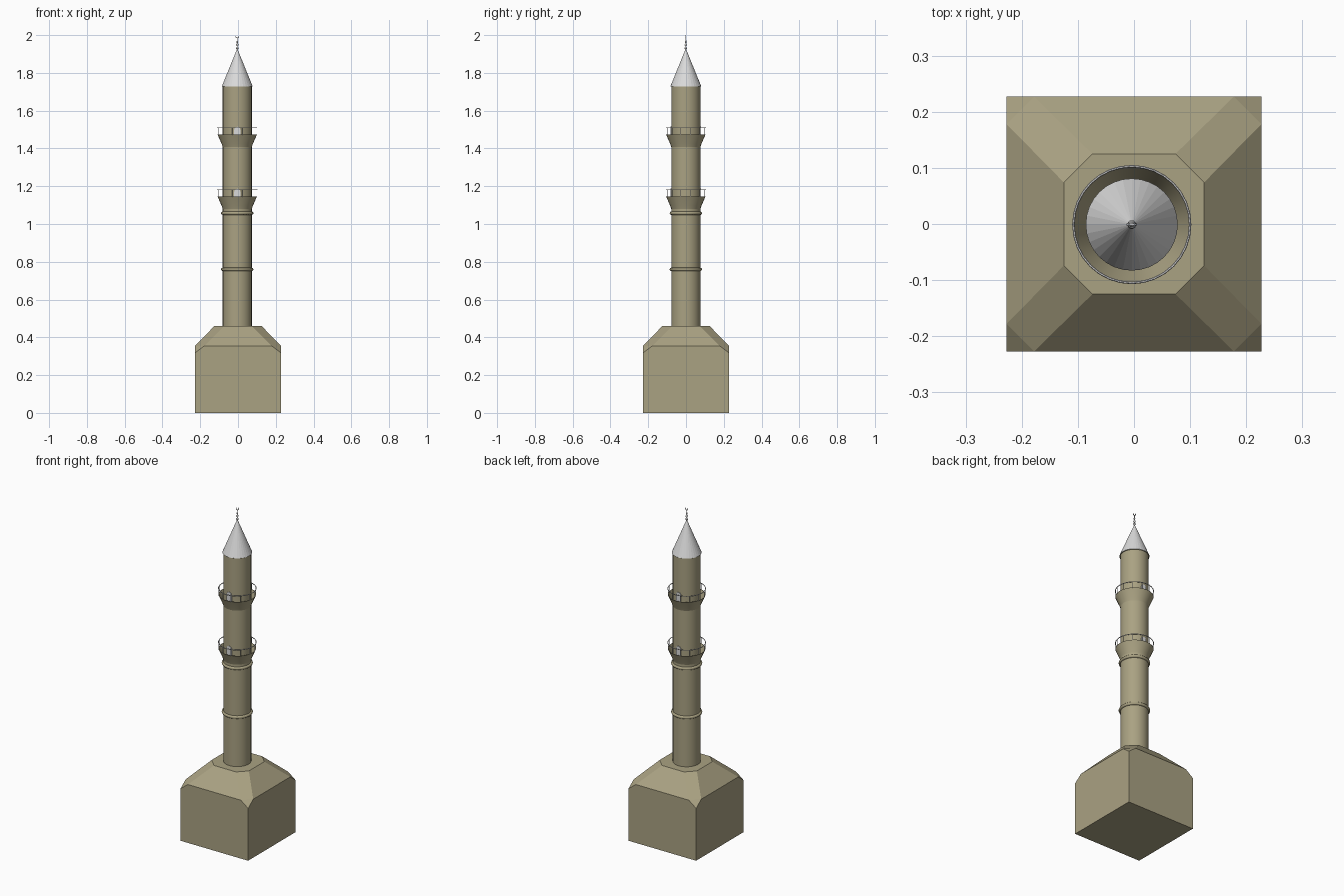
import bpy, bmesh, math
from mathutils import Matrix, Vector

if "Cube" in bpy.data.objects:
    bpy.data.objects.remove(bpy.data.objects["Cube"])

CX, CY = -0.004, -0.001   # tower axis


def material(name, rgb):
    m = bpy.data.materials.new(name)
    m.diffuse_color = (*rgb, 1)
    m.use_nodes = True
    m.node_tree.nodes["Principled BSDF"].inputs["Base Color"].default_value = m.diffuse_color
    return m


STONE = material("sandstone", (0.40, 0.36, 0.225))
METAL = material("pale_metal", (0.70, 0.70, 0.70))


def finish(name, bm, mat, smooth=None):
    bmesh.ops.recalc_face_normals(bm, faces=bm.faces)
    me = bpy.data.meshes.new(name)
    bm.to_mesh(me)
    bm.free()
    me.materials.append(mat)
    ob = bpy.data.objects.new(name, me)
    bpy.context.collection.objects.link(ob)
    if smooth:
        bpy.ops.object.select_all(action='DESELECT')
        ob.select_set(True)
        bpy.context.view_layer.objects.active = ob
        bpy.ops.object.shade_smooth_by_angle(angle=math.radians(smooth))
    return ob


def lathe(name, profile, mat, seg=32, smooth=35, closed=False):
    """Spin (radius, z) points around the tower axis."""
    bm = bmesh.new()
    rings = []
    for r, z in profile:
        rings.append([bm.verts.new((CX + r * math.cos(2 * math.pi * i / seg),
                                    CY + r * math.sin(2 * math.pi * i / seg), z))
                      for i in range(seg)])
    pairs = list(zip(rings, rings[1:]))
    if closed:
        pairs.append((rings[-1], rings[0]))
    for a, b in pairs:
        for i in range(seg):
            j = (i + 1) % seg
            bm.faces.new((a[i], a[j], b[j], b[i]))
    return finish(name, bm, mat, smooth)


def hoop(name, radius, z, thick, mat, seg=32, sides=8, squash=1.0):
    pts = [(radius + thick * math.cos(2 * math.pi * k / sides),
            z + squash * thick * math.sin(2 * math.pi * k / sides)) for k in range(sides)]
    return lathe(name, pts, mat, seg, 50, closed=True)


# Plinth: square block rising to an octagonal top, corners cut off
W, M, O, P = 0.227, 0.178, 0.125, 0.074
bm = bmesh.new()
for sx in (-1, 1):
    for sy in (-1, 1):
        for x, y, z in ((W, W, 0), (W, W, 0.318), (W, M, 0.355), (M, W, 0.355),
                        (O, P, 0.46), (P, O, 0.46)):
            bm.verts.new((sx * x, sy * y, z))
bmesh.ops.convex_hull(bm, input=bm.verts)
bmesh.ops.dissolve_limit(bm, angle_limit=0.02, verts=bm.verts, edges=bm.edges)
finish("plinth", bm, STONE)

# Shaft and its two moulded bands
R = 0.077
lathe("shaft", [(R, 0.455), (R, 1.73)], STONE)
for n, z in (("lower_band", 0.76), ("upper_band", 1.057)):
    hoop(n, R, z, 0.009, STONE)


def door(name, z0, z1, side):
    """Arched door plate set on the shaft, facing front or back."""
    bm = bmesh.new()
    w = 0.016
    pts = [(-w, z0), (w, z0)] + [(w * math.cos(a), z1 - w + w * math.sin(a))
                                 for a in (math.pi * k / 8 for k in range(9))]
    y = CY + side * (R - 0.003)
    f = bm.faces.new([bm.verts.new((CX + x, y, z)) for x, z in pts])
    ext = bmesh.ops.extrude_face_region(bm, geom=[f])
    bmesh.ops.translate(bm, vec=(0, side * 0.006, 0),
                        verts=[v for v in ext["geom"] if isinstance(v, bmesh.types.BMVert)])
    finish(name, bm, METAL)


# Balconies: open flared gallery, thin railing, doors
for n, z in (("lower", 1.145), ("upper", 1.473)):
    lathe(n + "_gallery", [(R, z - 0.065), (0.083, z - 0.048), (0.104, z), (0.102, z),
                           (0.081, z - 0.048), (R, z - 0.058)], STONE)
    hoop(n + "_rail", 0.104, z + 0.036, 0.0022, METAL, sides=6)
    bm = bmesh.new()
    for k in range(12):
        a = 2 * math.pi * (k + 0.5) / 12
        pos = Vector((CX + 0.103 * math.cos(a), CY + 0.103 * math.sin(a), z + 0.017))
        bmesh.ops.create_cone(bm, cap_ends=True, segments=6, radius1=0.0013, radius2=0.0013,
                              depth=0.038, matrix=Matrix.Translation(pos))
    finish(n + "_posts", bm, METAL)
    door(n + "_front_door", z - 0.04, z + 0.042, -1)
    door(n + "_back_door", z - 0.04, z + 0.042, 1)

# Spire, with a stone ledge below it
lathe("spire", [(0.082, 1.728), (0.003, 1.922)], METAL, smooth=None)
lathe("spire_underside", [(0.082, 1.7275), (0.001, 1.7275)], STONE, smooth=None)

# Finial: thin stem with beads and a small crescent
profile = [(0.003, 1.915)]
for z, r in ((1.93, 0.008), (1.948, 0.007), (1.964, 0.005)):
    profile += [(0.002, z - 0.007), (r * 0.8, z - 0.004), (r, z), (r * 0.8, z + 0.004),
                (0.002, z + 0.007)]
profile += [(0.002, 1.985), (0.0003, 1.985)]
lathe("finial", profile, METAL, seg=10, smooth=40)

bm = bmesh.new()
outer, inner = [], []
for k in range(13):
    a = math.radians(125 + 290 * k / 12)
    t = 0.0035 * math.sin(math.pi * k / 12) + 0.0003
    for ring, r in ((outer, 0.009), (inner, 0.009 - t)):
        ring.append(bm.verts.new((CX + r * math.cos(a), CY - 0.0015, 1.992 + r * math.sin(a))))
faces = [bm.faces.new((outer[i], outer[i + 1], inner[i + 1], inner[i])) for i in range(12)]
ext = bmesh.ops.extrude_face_region(bm, geom=faces)
bmesh.ops.translate(bm, vec=(0, 0.003, 0),
                    verts=[v for v in ext["geom"] if isinstance(v, bmesh.types.BMVert)])
finish("crescent", bm, METAL)
